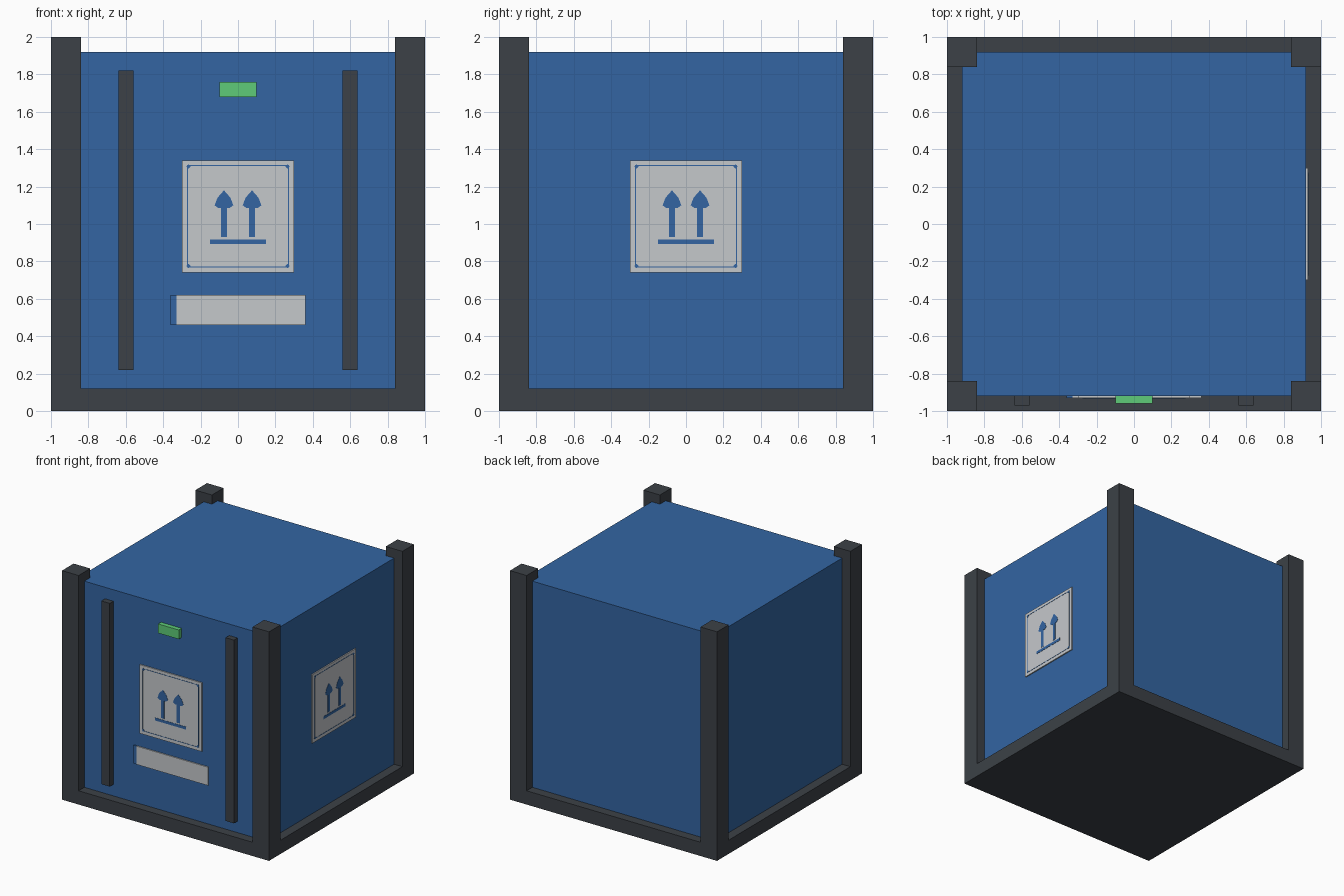
import bpy, bmesh, math
from mathutils import Matrix

if "Cube" in bpy.data.objects:
    bpy.data.objects.remove(bpy.data.objects["Cube"])


def material(name, rgb):
    m = bpy.data.materials.new(name)
    m.diffuse_color = (*rgb, 1)
    m.use_nodes = True
    m.node_tree.nodes["Principled BSDF"].inputs["Base Color"].default_value = m.diffuse_color
    return m


BLUE = material("blue paint", (0.033, 0.130, 0.361))
DARK = material("dark frame", (0.045, 0.053, 0.063))
PALE = material("pale label", (0.558, 0.578, 0.597))
GREEN = material("green light", (0.112, 0.597, 0.188))


def finish(name, bm, mat, turn=0):
    bm.transform(Matrix.Rotation(turn, 4, 'Z'))
    bmesh.ops.recalc_face_normals(bm, faces=bm.faces)
    me = bpy.data.meshes.new(name)
    bm.to_mesh(me)
    bm.free()
    me.materials.append(mat)
    ob = bpy.data.objects.new(name, me)
    bpy.context.collection.objects.link(ob)
    return ob


def add_box(bm, x, y, z):
    # x, y, z are (low, high) ranges
    size = Matrix.Diagonal((x[1] - x[0], y[1] - y[0], z[1] - z[0], 1))
    centre = Matrix.Translation(((x[0] + x[1]) / 2, (y[0] + y[1]) / 2, (z[0] + z[1]) / 2))
    bmesh.ops.create_cube(bm, size=1, matrix=centre @ size)


def box(name, x, y, z, mat, turn=0):
    bm = bmesh.new()
    add_box(bm, x, y, z)
    return finish(name, bm, mat, turn)


def add_plate(bm, outline, y0, y1):
    # extrudes an (x, z) outline towards the front
    face = bm.faces.new([bm.verts.new((x, y0, z)) for x, z in outline])
    ext = bmesh.ops.extrude_face_region(bm, geom=[face])
    for v in ext["geom"]:
        if isinstance(v, bmesh.types.BMVert):
            v.co.y = y1


# Crate body and base
box("body", (-0.92, 0.92), (-0.92, 0.92), (0.12, 1.92), BLUE)
box("base", (-1, 1), (-1, 1), (0, 0.12), DARK)

# Corner posts
for i in range(4):
    box(f"corner_post_{i + 1}", (0.84, 1), (-1, -0.84), (0, 2), DARK, i * math.pi / 2)

# Front ribs and status light
for side, x in (("left", -0.6), ("right", 0.6)):
    box(f"front_rib_{side}", (x - 0.04, x + 0.04), (-0.97, -0.92), (0.22, 1.82), DARK)
box("status_light", (-0.1, 0.1), (-0.96, -0.92), (1.68, 1.76), GREEN)

# Name strip with a blue end
box("name_strip", (-0.33, 0.36), (-0.93, -0.92), (0.46, 0.62), PALE)
box("name_strip_end", (-0.36, -0.33), (-0.93, -0.92), (0.46, 0.62), BLUE)

# This-way-up labels on the front and the right side
ARROW = [(-0.015, 0.93), (0.015, 0.93), (0.015, 1.085), (0.03, 1.085),
         (0.05, 1.1), (0.035, 1.14), (0, 1.18), (-0.035, 1.14),
         (-0.05, 1.1), (-0.03, 1.085), (-0.015, 1.085)]
Y0, Y1 = -0.929, -0.932
for side, turn in (("front", 0), ("right", math.pi / 2)):
    box(f"{side}_label", (-0.3, 0.3), (-0.93, -0.92), (0.74, 1.34), PALE, turn)

    # Two arrows over a ground bar
    bm = bmesh.new()
    for cx in (-0.075, 0.075):
        add_plate(bm, [(x + cx, z) for x, z in ARROW], Y0, Y1)
    add_box(bm, (-0.15, 0.15), (Y1, Y0), (0.893, 0.917))
    finish(f"{side}_label_arrows", bm, BLUE, turn)

    # Thin border with corner dots
    bm = bmesh.new()
    for z in (0.77, 1.313):
        add_box(bm, (-0.272, 0.272), (Y1, Y0), (z - 0.002, z + 0.002))
    for x in (-0.27, 0.27):
        add_box(bm, (x - 0.002, x + 0.002), (Y1, Y0), (0.772, 1.311))
        for z in (0.776, 1.307):
            cx = x * 0.98
            add_plate(bm, [(cx - 0.012, z), (cx, z - 0.012), (cx + 0.012, z), (cx, z + 0.012)],
                      Y0, Y1 - 0.0005)
    finish(f"{side}_label_border", bm, BLUE, turn)
